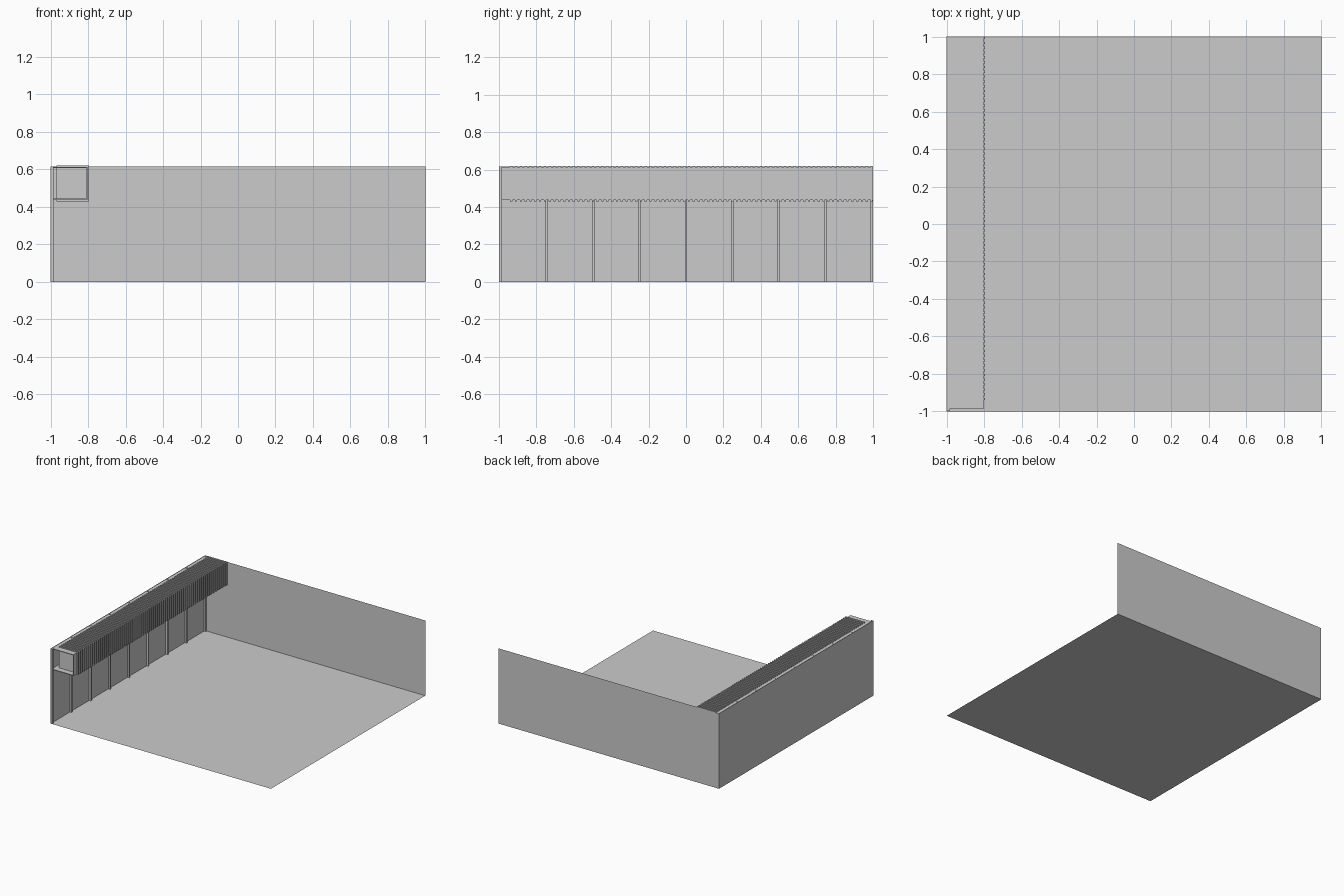
import bpy

if "Cube" in bpy.data.objects:
    bpy.data.objects.remove(bpy.data.objects["Cube"])

H = 0.617


def mesh_object(name, verts, faces):
    me = bpy.data.meshes.new(name)
    me.from_pydata(verts, [], faces)
    me.update()
    ob = bpy.data.objects.new(name, me)
    bpy.context.collection.objects.link(ob)
    return ob


def boxes(name, bounds):
    """One object from several (x0, x1, y0, y1, z0, z1) boxes."""
    verts, faces = [], []
    for x0, x1, y0, y1, z0, z1 in bounds:
        b = len(verts)
        verts += [(x, y, z) for x in (x0, x1) for y in (y0, y1) for z in (z0, z1)]
        for f in ((0, 1, 3, 2), (4, 6, 7, 5), (0, 4, 5, 1),
                  (2, 3, 7, 6), (0, 2, 6, 4), (1, 5, 7, 3)):
            faces.append([b + i for i in f])
    return mesh_object(name, verts, faces)


# Floor and back wall, single sheets
mesh_object("floor", [(-1, -1, 0), (1, -1, 0), (1, 1, 0), (-1, 1, 0)], [(0, 1, 2, 3)])
mesh_object("back_wall", [(-1, 1, 0), (1, 1, 0), (1, 1, H), (-1, 1, H)], [(0, 1, 2, 3)])

# Left wall as stacked panels: skirting, main panel, upper panel
for name, z0, z1 in (("skirting_panel", 0, 0.052),
                     ("main_panel", 0.052, 0.385),
                     ("upper_panel", 0.385, H)):
    mesh_object(name, [(-1, -1, z0), (-1, 1, z0), (-1, 1, z1), (-1, -1, z1)], [(0, 1, 2, 3)])

# Vertical studs along the left wall
studs = []
for i in range(9):
    y = -0.993 + i * 0.993 * 2 / 8
    studs.append((-1, -0.984, y - 0.006, y + 0.006, 0, H))
boxes("wall_studs", studs)

# Hollow bulkhead tube under the slats, open at its front end
x1, zb, zt, t = -0.803, 0.438, 0.613, 0.006
boxes("bulkhead", [
    (-1, x1, -0.987, 1, zb, zb + t),
    (-1, x1, -0.987, 1, zt - t, zt),
    (x1 - t, x1, -0.987, 1, zb + t, zt - t),
])

# Row of upright slats wrapping the bulkhead
n = 76
pitch = (0.998 - 0.012 + 0.94) / (n - 1)
boxes("slats", [(-0.968, -0.795, -0.94 + i * pitch, -0.928 + i * pitch, 0.43, 0.62)
                for i in range(n)])
